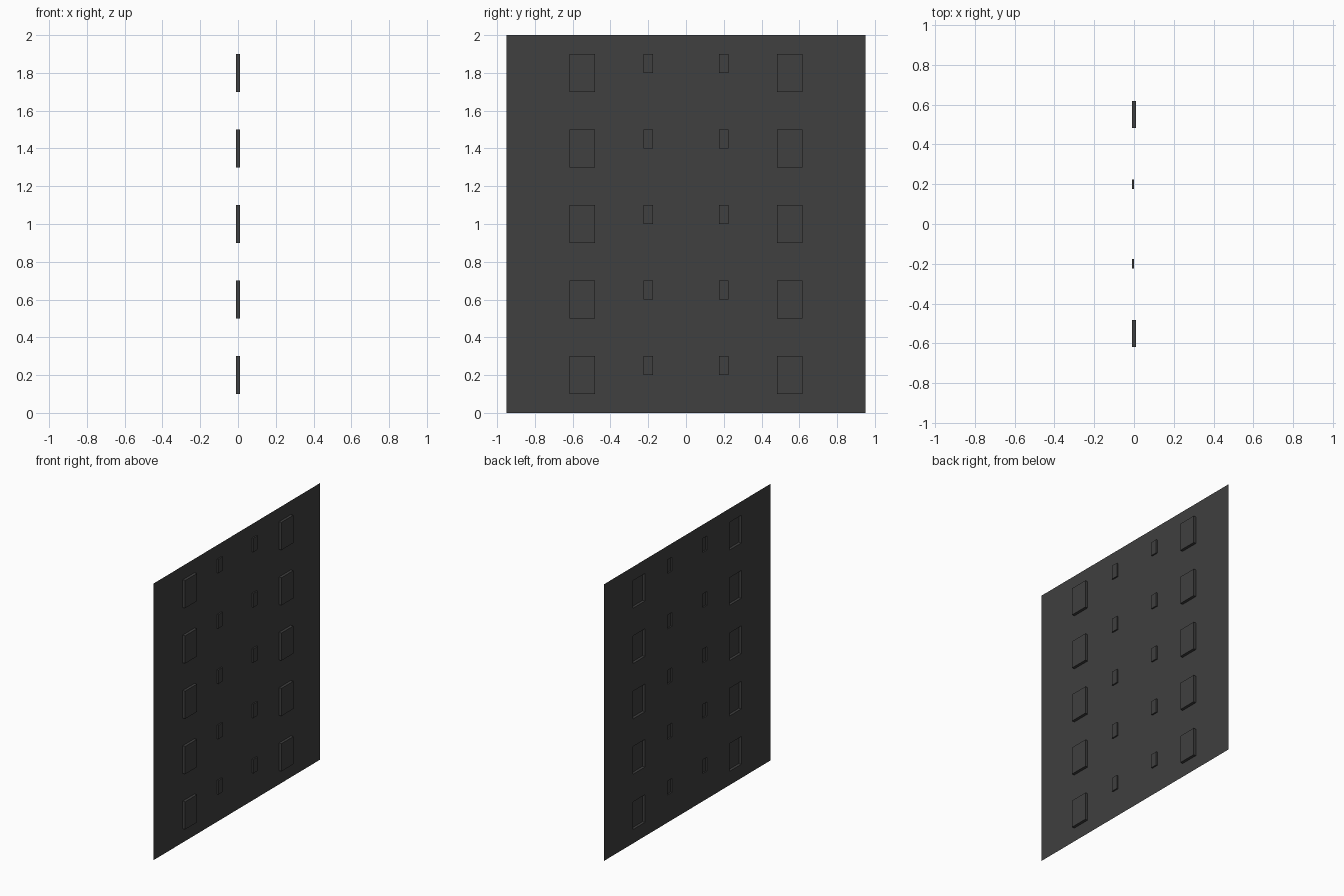
import bpy, bmesh

if "Cube" in bpy.data.objects:
    bpy.data.objects.remove(bpy.data.objects["Cube"])

BASE_X = -0.01
HALF_W, HEIGHT = 0.95, 2.0

# Raised pads: (y0, y1, z0, z1, depth), five rows mirrored across y = 0
pads = []
for row in range(5):
    z = 0.4 * row
    for y0, y1, z0, depth in ((0.4825, 0.6175, 0.1, 0.02), (0.175, 0.225, 0.2, 0.01)):
        pads.append((y0, y1, z + z0, z + 0.3, depth))
        pads.append((-y1, -y0, z + z0, z + 0.3, depth))

bm = bmesh.new()


def face(points):
    bm.faces.new([bm.verts.new(p) for p in points])


def rect(x, y0, y1, z0, z1):
    return [(x, y0, z0), (x, y1, z0), (x, y1, z1), (x, y0, z1)]


# Flat sheet, open behind each pad
ys = sorted({-HALF_W, HALF_W} | {v for p in pads for v in p[:2]})
zs = sorted({round(v, 4) for p in pads for v in p[2:4]}
            | {round(0.4 * r + 0.2, 4) for r in range(5)} | {0.0, HEIGHT})
for y0, y1 in zip(ys, ys[1:]):
    for z0, z1 in zip(zs, zs[1:]):
        cy, cz = (y0 + y1) / 2, (z0 + z1) / 2
        if not any(p[0] < cy < p[1] and p[2] < cz < p[3] for p in pads):
            face(rect(BASE_X, y0, y1, z0, z1))

# Pad lids and side walls
for y0, y1, z0, z1, depth in pads:
    low = rect(BASE_X, y0, y1, z0, z1)
    high = rect(BASE_X + depth, y0, y1, z0, z1)
    face(high)
    for i in range(4):
        j = (i + 1) % 4
        face([low[i], low[j], high[j], high[i]])

bmesh.ops.remove_doubles(bm, verts=bm.verts, dist=0.0005)
mesh = bpy.data.meshes.new("embossed_panel")
bm.to_mesh(mesh)
bm.free()
panel = bpy.data.objects.new("embossed_panel", mesh)
bpy.context.collection.objects.link(panel)

# Dark grey finish
mat = bpy.data.materials.new("dark_grey")
mat.diffuse_color = (0.05, 0.05, 0.05, 1)
mat.use_nodes = True
mat.node_tree.nodes["Principled BSDF"].inputs["Base Color"].default_value = mat.diffuse_color
mesh.materials.append(mat)
